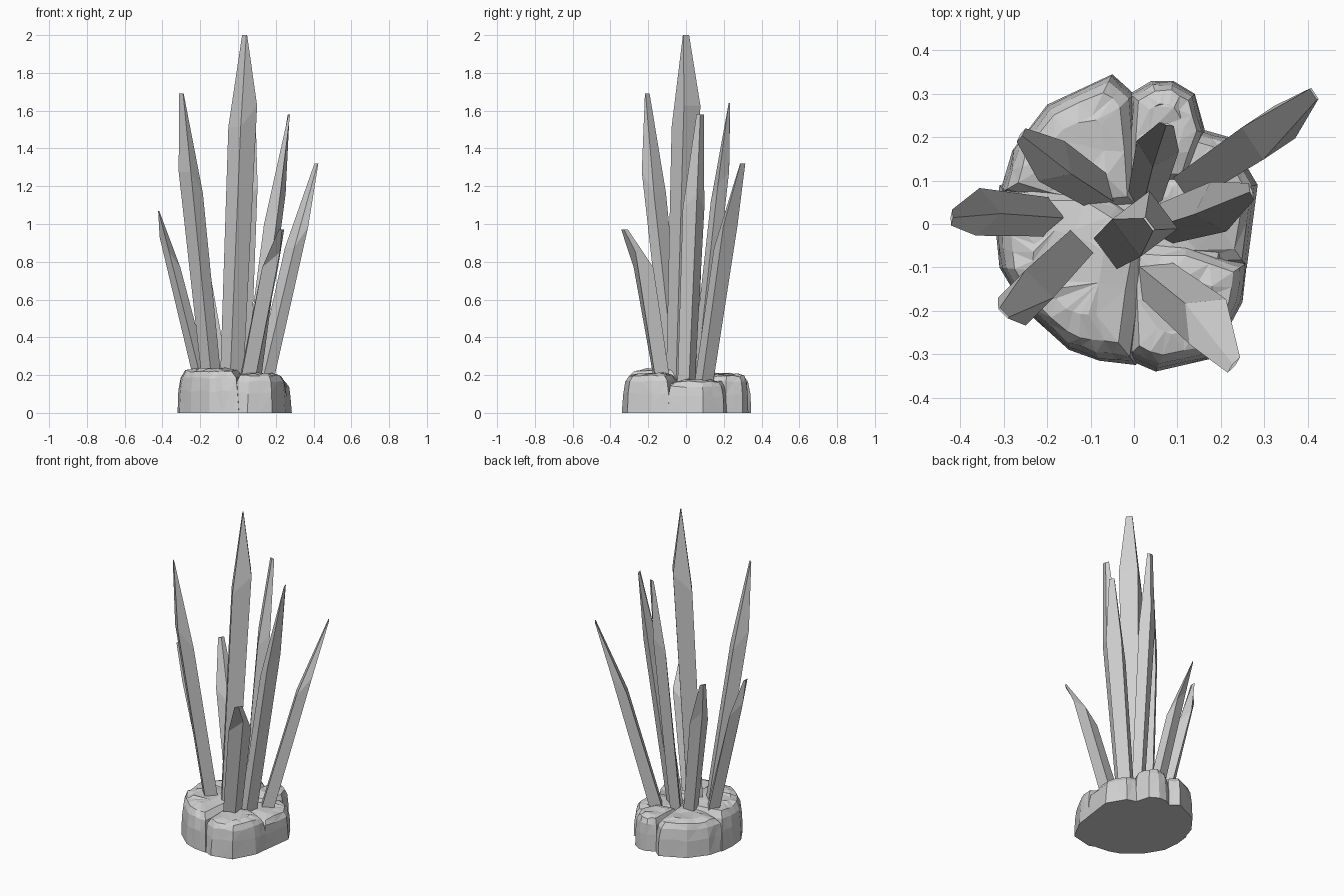
import bpy
import bmesh
import math
import random
from mathutils import Vector

random.seed(4)

cube = bpy.data.objects.get("Cube")
if cube:
    bpy.data.objects.remove(cube, do_unlink=True)

stone = bpy.data.materials.new("stone grey")
stone.use_nodes = True
grey = (0.63, 0.63, 0.63, 1.0)
stone.diffuse_color = grey
stone.node_tree.nodes["Principled BSDF"].inputs["Base Color"].default_value = grey


def loft(name, rings):
    """Skin a stack of rings that share a point count, closing both ends."""
    bm = bmesh.new()
    loops = [[bm.verts.new(point) for point in ring] for ring in rings]
    count = len(loops[0])
    for lower, upper in zip(loops, loops[1:]):
        for i in range(count):
            j = (i + 1) % count
            bm.faces.new((lower[i], lower[j], upper[j], upper[i]))
    bm.faces.new(loops[0][::-1])
    bm.faces.new(loops[-1])
    bmesh.ops.recalc_face_normals(bm, faces=bm.faces[:])
    mesh = bpy.data.meshes.new(name)
    bm.to_mesh(mesh)
    bm.free()
    mesh.materials.append(stone)
    obj = bpy.data.objects.new(name, mesh)
    bpy.context.collection.objects.link(obj)
    return obj


def ring_around(center, radius, sides, phase, lean=0.0, tilt=0.0, squash=1.0):
    """Ring of points, raised by tilt and thinned by squash along lean."""
    along = Vector((math.cos(lean), math.sin(lean), 0))
    points = []
    for i in range(sides):
        angle = phase + math.tau * i / sides
        offset = Vector((math.cos(angle), math.sin(angle), 0)) * radius
        offset -= along * offset.dot(along) * (1 - squash)
        offset.z = tilt * math.cos(angle - lean)
        points.append(Vector(center) + offset)
    return points


def crystal(name, base, shoulder, tip, radius, ridge=True):
    """Four-sided shard that widens to a shoulder and ends in a chisel edge."""
    foot, neck, top = Vector((*base, 0.13)), Vector(shoulder), Vector(tip)
    lean = math.atan2(neck.y - foot.y, neck.x - foot.x)
    phase = lean if ridge else lean + math.pi / 4
    loft(name, [
        ring_around(foot, radius * 0.8, 4, phase),
        ring_around(neck, radius, 4, phase, lean, 0.08),
        ring_around(top, radius * 0.34, 4, phase, lean, 0, 0.15),
    ])


def rock_lobe(name, outline, height):
    """Rounded boulder with chipped facets, rising from a floor outline."""
    corners = [Vector((x, y, 0)) for x, y in outline]
    floor = []
    for a, b in zip(corners, corners[1:] + corners[:1]):
        floor += [a, (a + b) / 2]
    middle = sum(floor, Vector()) / len(floor)
    rings = [floor]
    for level, scale in ((0.5, 0.965), (0.8, 0.9), (0.95, 0.77), (1.0, 0.45)):
        ring = []
        for p in floor:
            q = middle + (p - middle) * (scale + random.uniform(-0.02, 0.015))
            q.z = height * (level + random.uniform(-0.03, 0.02))
            ring.append(q)
        rings.append(ring)
    obj = loft(name, rings)
    # Split the warped quads so that every facet is flat
    bm = bmesh.new()
    bm.from_mesh(obj.data)
    bmesh.ops.triangulate(bm, faces=bm.faces[:])
    bm.to_mesh(obj.data)
    bm.free()


# Rock base: a core that fills the middle and five overlapping boulders
loft("rock_core", [ring_around((0, 0, 0.004), 0.255, 14, 0),
                   ring_around((0, 0, 0.1), 0.24, 14, 0),
                   ring_around((0, 0, 0.155), 0.21, 14, 0),
                   ring_around((0, 0, 0.17), 0.1, 14, 0)])
rock_lobe("rock_front_right", [
    (0.005, -0.325), (0.05, 0), (-0.1, 0.11), (-0.31, 0.09), (-0.32, 0),
    (-0.31, -0.1), (-0.25, -0.2), (-0.15, -0.29), (-0.08, -0.315)], 0.235)
rock_lobe("rock_back_right", [
    (-0.31, 0.07), (-0.12, 0.02), (0.02, 0.03), (0, 0.3), (-0.05, 0.345),
    (-0.2, 0.275), (-0.28, 0.17)], 0.21)
rock_lobe("rock_back", [
    (-0.01, 0.3), (-0.02, 0.08), (0.12, 0.08), (0.165, 0.21), (0.14, 0.3),
    (0.09, 0.33), (0.04, 0.33)], 0.205)
rock_lobe("rock_left", [
    (0.15, 0.22), (0.05, 0.16), (0, 0.05), (0.03, -0.1), (0.26, -0.1),
    (0.285, 0.09), (0.22, 0.2)], 0.175)
rock_lobe("rock_front_left", [
    (0.26, -0.09), (0.12, -0.04), (-0.03, -0.03), (-0.02, -0.31), (0.05, -0.34),
    (0.18, -0.31), (0.25, -0.18)], 0.21)

# Crystals: foot, shoulder and tip of each shard
crystal("crystal_center", (-0.035, -0.045), (0.025, 0, 1.57), (0.035, 0, 2), 0.077, ridge=False)
crystal("crystal_right", (-0.18, 0.015), (-0.36, 0.028, 0.85), (-0.42, 0.015, 1.07), 0.055)
crystal("crystal_front_right", (-0.135, -0.055), (-0.25, -0.17, 1.22), (-0.3, -0.205, 1.69), 0.064, ridge=False)
crystal("crystal_front_left", (0.04, -0.12), (0.17, -0.225, 0.77), (0.23, -0.325, 0.97), 0.067)
crystal("crystal_left", (0.07, 0), (0.195, 0.04, 1.08), (0.27, 0.075, 1.58), 0.06)
crystal("crystal_back_left", (0.13, 0.09), (0.31, 0.21, 0.93), (0.415, 0.3, 1.32), 0.063, ridge=False)
crystal("crystal_back", (0.025, 0.06), (0.055, 0.18, 1.2), (0.075, 0.23, 1.64), 0.05)
crystal("crystal_back_right", (-0.075, 0.07), (-0.19, 0.145, 0.8), (-0.26, 0.205, 1.07), 0.055)
